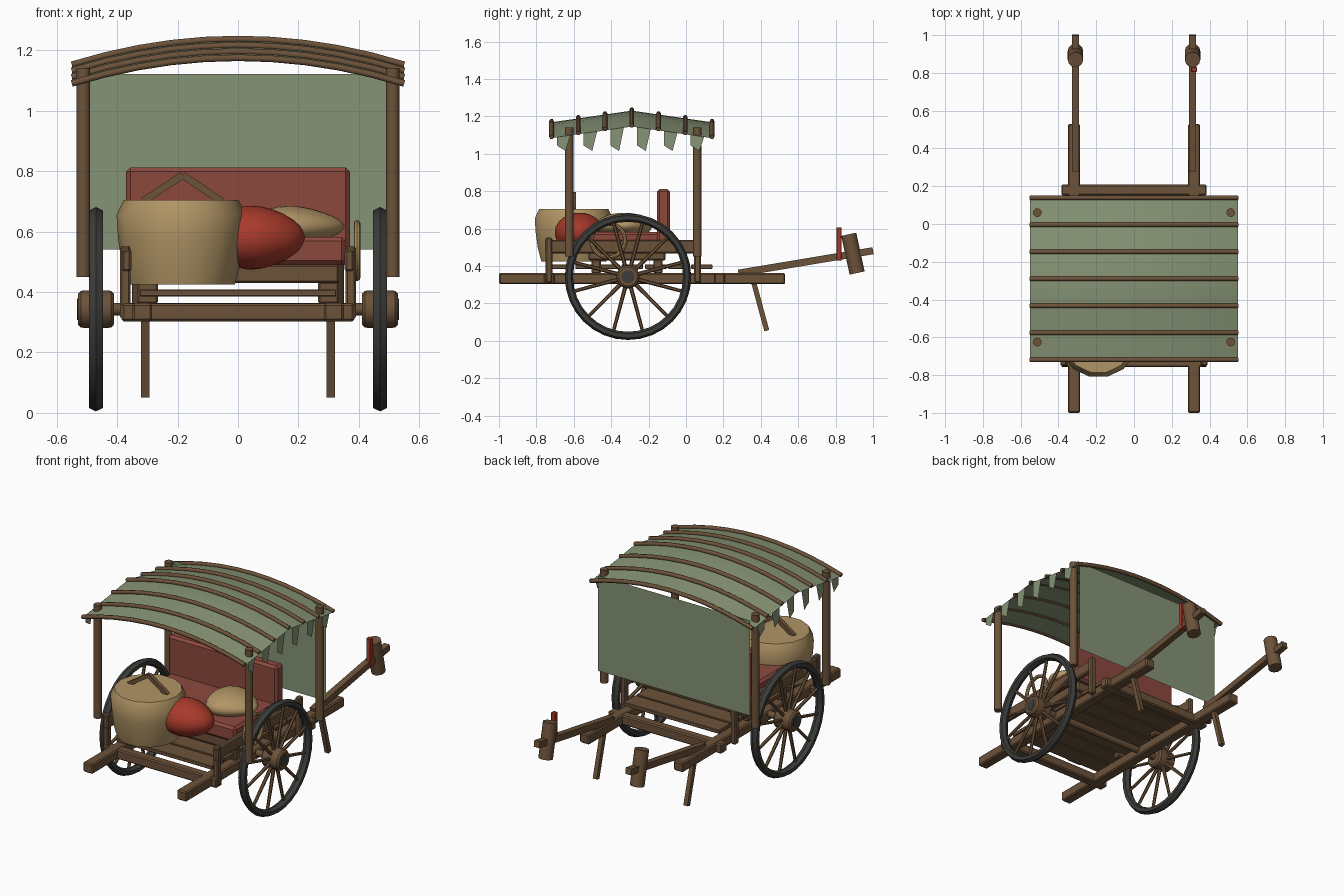
import bpy, bmesh, math
from mathutils import Vector

old = bpy.data.objects.get("Cube")
if old:
    bpy.data.objects.remove(old, do_unlink=True)


def material(name, r, g, b):
    m = bpy.data.materials.new(name)
    m.use_nodes = True
    m.diffuse_color = (r, g, b, 1)
    bsdf = next(n for n in m.node_tree.nodes if n.type == 'BSDF_PRINCIPLED')
    bsdf.inputs["Base Color"].default_value = (r, g, b, 1)
    return m


wood = material("brown wood", 0.15, 0.085, 0.042)
green = material("sage cloth", 0.24, 0.295, 0.18)
maroon = material("maroon cushion", 0.265, 0.066, 0.048)
red = material("red cloth", 0.39, 0.042, 0.024)
tan = material("tan wicker", 0.44, 0.30, 0.13)
rope = material("rope", 0.38, 0.25, 0.10)
iron = material("dark iron", 0.045, 0.045, 0.043)


def finish(name, bm, mat, smooth=False, bevel=0):
    bmesh.ops.recalc_face_normals(bm, faces=bm.faces)
    me = bpy.data.meshes.new(name)
    bm.to_mesh(me)
    bm.free()
    me.materials.append(mat)
    ob = bpy.data.objects.new(name, me)
    bpy.context.collection.objects.link(ob)
    if bevel:
        mod = ob.modifiers.new("bevel", 'BEVEL')
        mod.width, mod.segments = bevel, 1
    if smooth:
        bpy.ops.object.select_all(action='DESELECT')
        ob.select_set(True)
        bpy.context.view_layer.objects.active = ob
        bpy.ops.object.shade_smooth_by_angle(angle=math.radians(40))
    return ob


def box(name, lo, hi, mat=wood, bevel=0.007):
    bm = bmesh.new()
    bmesh.ops.create_cube(bm, size=1)
    lo, hi = Vector(lo), Vector(hi)
    bmesh.ops.scale(bm, vec=hi - lo, verts=bm.verts)
    bmesh.ops.translate(bm, vec=(lo + hi) / 2, verts=bm.verts)
    return finish(name, bm, mat, bevel=bevel)


def bar(name, a, b, r, mat=wood, sides=12, r2=None, square=False):
    """Round or square bar from point a to point b."""
    a, b = Vector(a), Vector(b)
    d = b - a
    bm = bmesh.new()
    if square:
        bmesh.ops.create_cube(bm, size=1)
        bmesh.ops.scale(bm, vec=(2 * r, 2 * r, d.length), verts=bm.verts)
    else:
        bmesh.ops.create_cone(bm, cap_ends=True, segments=sides, radius1=r,
                              radius2=r2 or r, depth=d.length)
    bmesh.ops.rotate(bm, matrix=d.to_track_quat('Z', 'Y').to_matrix(), verts=bm.verts)
    bmesh.ops.translate(bm, vec=(a + b) / 2, verts=bm.verts)
    return finish(name, bm, mat, not square)


def lathe(name, profile, centre, mat, sides, axis='Z', closed=False):
    """Spin (radius, height) points about an axis."""
    bm = bmesh.new()
    rings = []
    for i in range(sides):
        t = 2 * math.pi * i / sides
        ring = []
        for r, h in profile:
            u, v = r * math.cos(t), r * math.sin(t)
            p = (u, v, h) if axis == 'Z' else (h, u, v)
            ring.append(bm.verts.new(Vector(p) + Vector(centre)))
        rings.append(ring)
    n = len(profile)
    for i in range(sides):
        a, b = rings[i], rings[(i + 1) % sides]
        for j in range(n if closed else n - 1):
            k = (j + 1) % n
            bm.faces.new((a[j], b[j], b[k], a[k]))
    if not closed:
        bm.faces.new([ring[0] for ring in rings])
        bm.faces.new([ring[-1] for ring in rings])
    return finish(name, bm, mat, True)


def torus_profile(R, r, w, n):
    return [(R + r * math.cos(2 * math.pi * i / n), w * math.sin(2 * math.pi * i / n)) for i in range(n)]


def blob(name, centre, radii, mat, taper):
    """Sack that narrows towards +x."""
    bm = bmesh.new()
    bmesh.ops.create_icosphere(bm, subdivisions=3, radius=1)
    for v in bm.verts:
        f = 1 - taper * v.co.x
        v.co = Vector((v.co.x * radii[0], v.co.y * radii[1] * f, v.co.z * radii[2] * f)) + Vector(centre)
    return finish(name, bm, mat, True)


# Chassis cross members, axle and bed planks
for name, y in (("front", -0.73), ("rear", 0.18)):
    box(name + "_crossbar", (-0.385, y - 0.028, 0.303), (0.385, y + 0.028, 0.362))
AY, AZ = -0.31, 0.343
bar("axle", (-0.45, AY, AZ), (0.45, AY, AZ), 0.02)
for i in range(7):
    y = -0.659 + i * 0.124
    box("bed_plank", (-0.325, y - 0.057, 0.385), (0.325, y + 0.057, 0.408), bevel=0.003)

for s, side in ((-1, "right"), (1, "left")):
    def sbox(name, x0, x1, y0, y1, z0, z1):
        return box(side + "_" + name, (min(s * x0, s * x1), y0, z0), (max(s * x0, s * x1), y1, z1))

    # Long rail, side rail, corner posts
    sbox("long_rail", 0.285, 0.35, -1.0, 0.53, 0.303, 0.363)
    sbox("side_rail", 0.353, 0.385, -0.755, 0.08, 0.467, 0.54)
    for y in (-0.733, 0.062):
        sbox("corner_post", 0.355, 0.39, y - 0.018, y + 0.018, 0.31, 0.552)
    for y in (-0.48, -0.15):
        sbox("seat_leg", 0.265, 0.335, y - 0.025, y + 0.025, 0.36, 0.435)

    # Pull shaft, grip and prop leg
    bar(side + "_shaft", (s * 0.31, 0.28, 0.362), (s * 0.31, 1.0, 0.482), 0.019, square=True)
    bar(side + "_grip", (s * 0.31, 0.915, 0.363), (s * 0.31, 0.87, 0.57), 0.041)
    bar(side + "_prop_leg", (s * 0.307, 0.36, 0.32), (s * 0.307, 0.432, 0.055), 0.0135, square=True)

    # Wheel
    wx = s * 0.47
    lathe(side + "_tyre", torus_profile(0.316, 0.022, 0.026, 6), (wx, AY, AZ), iron, 32, 'X', closed=True)
    lathe(side + "_hub", [(0.05, -0.06), (0.061, -0.05), (0.063, 0), (0.061, 0.05), (0.05, 0.06)],
          (wx, AY, AZ), wood, 16, 'X')
    bar(side + "_hub_cap", (s * 0.52, AY, AZ), (s * 0.533, AY, AZ), 0.035, iron)
    for i in range(12):
        t = 2 * math.pi * (i + 0.5) / 12
        c, n = math.cos(t), math.sin(t)
        bar(side + "_spoke", (wx, AY + 0.05 * c, AZ + 0.05 * n),
            (wx, AY + 0.305 * c, AZ + 0.305 * n), 0.011, sides=6, r2=0.009)

    # Canopy posts
    for y in (-0.625, 0.06):
        bar(side + "_canopy_post", (s * 0.512, y, 0.45), (s * 0.512, y, 1.142), 0.023)

# Seat
box("seat_base", (-0.335, -0.52, 0.43), (0.335, -0.11, 0.492))
box("seat_cushion", (-0.357, -0.54, 0.49), (0.357, -0.11, 0.582), maroon, 0.014)
box("seat_back", (-0.37, -0.155, 0.49), (0.37, -0.085, 0.812), maroon, 0.014)

# Basket with lid handle
lathe("basket", [(0.178, 0.425), (0.198, 0.5), (0.209, 0.58), (0.214, 0.655), (0.19, 0.705)],
      (-0.188, -0.6, 0), tan, 14)
for x in (-0.315, -0.055):
    bar("basket_handle", (x, -0.6, 0.70), (-0.183, -0.6, 0.787), 0.012, square=True)

# Sacks, rope coil and signal peg
blob("red_sack", (0.07, -0.57, 0.58), (0.152, 0.13, 0.104), red, 0.2)
blob("tan_sack", (0.205, -0.33, 0.617), (0.148, 0.145, 0.066), tan, 0.32)
lathe("rope_coil", torus_profile(0.09, 0.011, 0.011, 8), (0.394, -0.415, 0.537), rope, 24, 'X', closed=True)
box("signal_peg", (0.303, 0.805, 0.43), (0.333, 0.832, 0.607), red, 0.003)

# Canopy: arched across, with a ridge in the middle
RIDGE, HALF, STEP, SEG = -0.29, 0.55, 0.143, 10


def roof(x, y):
    return 1.237 - 0.085 * (x / HALF) ** 2 - 0.062 * abs(y - RIDGE) / (3 * STEP)


xs = [HALF * (2 * i / SEG - 1) for i in range(SEG + 1)]
ys = [RIDGE + STEP * k for k in range(-3, 4)]
bm = bmesh.new()
grid = [[bm.verts.new((x, y, roof(x, y) - 0.006)) for x in xs] for y in ys]
for a, b in zip(grid, grid[1:]):
    for i in range(SEG):
        bm.faces.new((a[i], a[i + 1], b[i + 1], b[i]))
finish("canopy_cloth", bm, green, True)

# Canopy ribs
for y in ys:
    cu = bpy.data.curves.new("canopy_rib", 'CURVE')
    cu.dimensions = '3D'
    cu.bevel_depth, cu.bevel_resolution, cu.use_fill_caps = 0.0125, 1, True
    sp = cu.splines.new('POLY')
    sp.points.add(SEG)
    for p, x in zip(sp.points, xs):
        p.co = (x, y, roof(x, y), 1)
    cu.materials.append(wood)
    bpy.context.collection.objects.link(bpy.data.objects.new("canopy_rib", cu))

# Hanging flaps along both eaves
for x in (-HALF, HALF):
    for k in range(6):
        y = -0.69 + k * STEP
        bm = bmesh.new()
        outline = [(y, roof(x, y) - 0.005), (y + 0.072, roof(x, y + 0.072) - 0.005),
                   (y + 0.046, 1.015), (y, 1.045)]
        bm.faces.new([bm.verts.new((x, a, z)) for a, z in outline])
        finish("eave_flap", bm, green)

# Rear curtain: a single sheet behind the rear posts
bm = bmesh.new()
bm.faces.new([bm.verts.new((x, 0.118, z)) for x, z in
              ((-0.515, 0.54), (0.515, 0.54), (0.515, 1.122), (-0.515, 1.122))])
finish("rear_curtain", bm, green)
